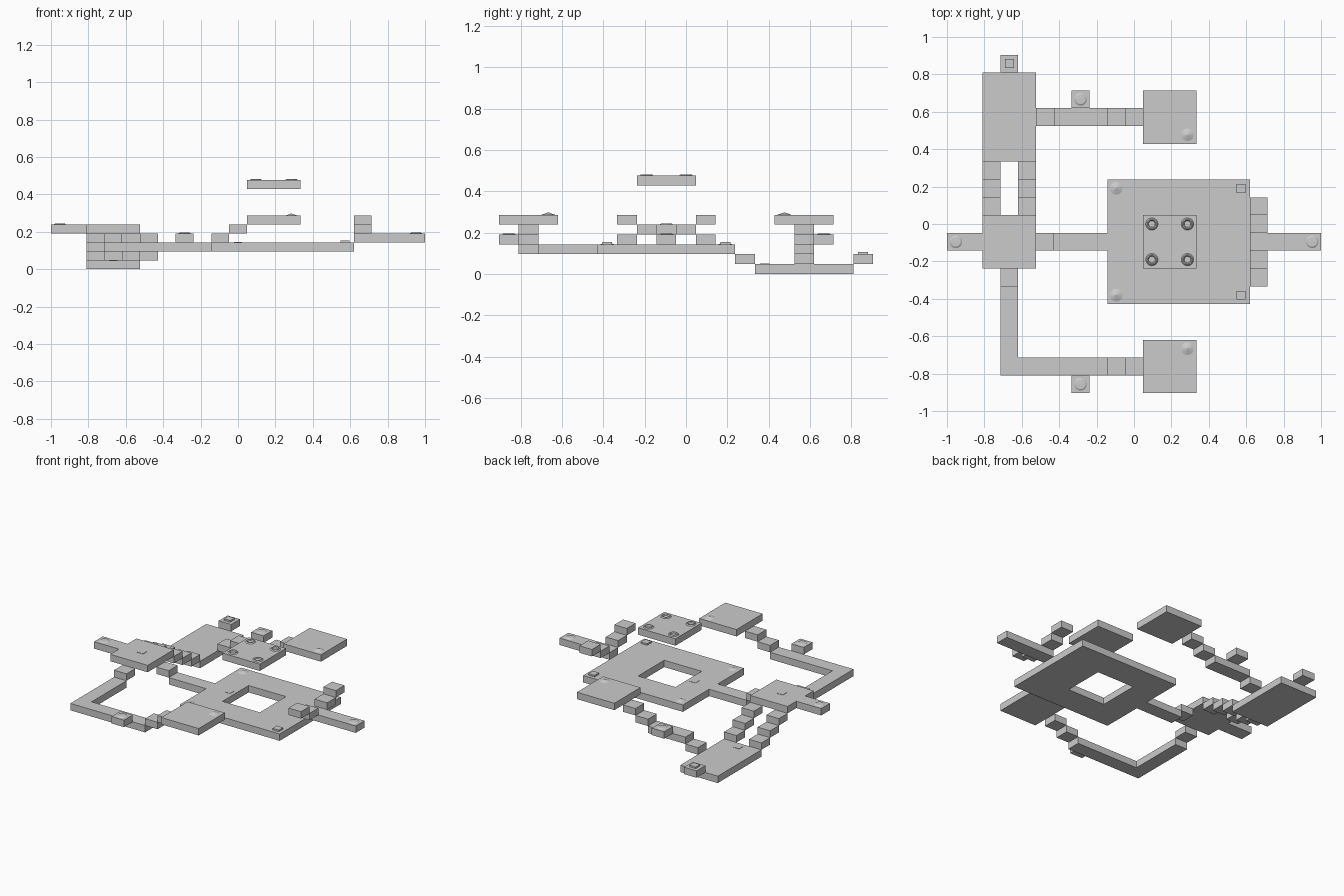
import bpy, bmesh, math

if "Cube" in bpy.data.objects:
    bpy.data.objects.remove(bpy.data.objects["Cube"])

U = 2 / 21      # tile size
H = U / 2       # slab thickness


def gx(i): return -1 + i * U
def gy(j): return -9.5 * U + j * U


def make(name, bm):
    bmesh.ops.recalc_face_normals(bm, faces=bm.faces)
    me = bpy.data.meshes.new(name)
    bm.to_mesh(me)
    bm.free()
    ob = bpy.data.objects.new(name, me)
    bpy.context.collection.objects.link(ob)
    return ob


def prism(name, pts, k):
    """Extrude a tile-grid outline into a slab at level k."""
    bm = bmesh.new()
    f = bm.faces.new([bm.verts.new((gx(i), gy(j), k * H)) for i, j in pts])
    r = bmesh.ops.extrude_face_region(bm, geom=[f])
    bmesh.ops.translate(bm, vec=(0, 0, H),
                        verts=[v for v in r["geom"] if isinstance(v, bmesh.types.BMVert)])
    return make(name, bm)


def slab(name, i0, i1, j0, j1, k):
    return prism(name, [(i0, j0), (i1, j0), (i1, j1), (i0, j1)], k)


def lathe(name, i, j, k, profile, closed=False, n=24):
    """Revolve (radius, height) points on the top of the tile at (i, j)."""
    bm = bmesh.new()
    c = (gx(i + .5), gy(j + .5), k * H)
    rings = []
    for r, z in profile:
        if r == 0:
            rings.append([bm.verts.new((c[0], c[1], c[2] + z))] * n)
        else:
            rings.append([bm.verts.new((c[0] + r * math.cos(a * math.tau / n),
                                        c[1] + r * math.sin(a * math.tau / n), c[2] + z))
                          for a in range(n)])
    pairs = list(zip(rings, rings[1:])) + ([(rings[-1], rings[0])] if closed else [])
    for p, q in pairs:
        for a in range(n):
            b = (a + 1) % n
            bm.faces.new(list(dict.fromkeys((p[a], p[b], q[b], q[a]))))
    return make(name, bm)


def block(name, i, j, k, s, h):
    """Small square marker centred on a tile."""
    d = s / U / 2
    ob = slab(name, i + .5 - d, i + .5 + d, j + .5 - d, j + .5 + d, k)
    for v in ob.data.vertices:
        v.co.z = k * H + (h if v.co.z > (k + .5) * H else 0)


# central platform with square opening
bm = bmesh.new()
loops = [[bm.verts.new((gx(i), gy(j), k * H)) for i, j in c]
         for c, k in (([(9, 5), (17, 5), (17, 12), (9, 12)], 2),
                      ([(9, 5), (17, 5), (17, 12), (9, 12)], 3),
                      ([(11, 7), (14, 7), (14, 10), (11, 10)], 3),
                      ([(11, 7), (14, 7), (14, 10), (11, 10)], 2))]
for n in range(4):
    p, q = loops[n], loops[(n + 1) % 4]
    for a in range(4):
        b = (a + 1) % 4
        bm.faces.new((p[a], p[b], q[b], q[a]))
make("central_platform", bm)

# floating platform and outer rooms
slab("floating_platform", 11, 14, 7, 10, 9)
slab("back_pad", 11, 14, 14, 17, 5)
slab("front_pad", 11, 14, 0, 3, 5)
slab("upper_room", 2, 5, 7, 10, 4)
slab("lower_room", 2, 5, 13, 18, 0)

# twin stairs between the rooms
for i in (2, 4):
    for s in range(3):
        slab("room_stair", i, i + 1, 10 + s, 11 + s, 3 - s)

# walkways
slab("left_walkway", 0, 2, 8, 9, 4)
slab("right_walkway", 17, 21, 8, 9, 3)
slab("centre_walkway", 6, 9, 8, 9, 2)
slab("centre_step", 5, 6, 8, 9, 3)
slab("back_walkway", 6, 9, 15, 16, 2)
slab("back_step", 5, 6, 15, 16, 1)
slab("front_step", 3, 4, 6, 7, 3)
prism("front_walkway", [(3, 1), (9, 1), (9, 2), (4, 2), (4, 6), (3, 6)], 2)

# steps rising to the two pads
for j in (1, 15):
    for s in (0, 1):
        slab("pad_step", 9 + s, 10 + s, j, j + 1, 3 + s)

# steps fanning out from the right walkway
for s in (1, 2):
    for j in (8 - s, 8 + s):
        slab("side_step", 17, 18, j, j + 1, 3 + s)

# single-tile ledges
slab("back_ledge", 7, 8, 16, 17, 3)
slab("front_ledge", 7, 8, 0, 1, 3)
slab("lower_ledge", 3, 4, 18, 19, 1)

# shallow discs
disc = [(.034, 0), (.026, .005), (0, .006)]
for i, j, k in ((0, 8, 5), (20, 8, 4), (7, 16, 4), (7, 0, 4)):
    lathe("disc_marker", i, j, k, disc)

# low cones
for i, j, k in ((13, 14, 6), (13, 2, 6), (9, 11, 3), (9, 5, 3)):
    lathe("cone_marker", i, j, k, [(.034, 0), (0, .012)])

# rings on the floating platform
for i in (11, 13):
    for j in (7, 9):
        lathe("ring_marker", i, j, 10,
              [(.033, 0), (.027, .006), (.022, .006), (.017, 0)], closed=True)

# square bosses and thin floor plates
for i, j, k in ((16, 11, 3), (16, 5, 3), (3, 18, 2)):
    block("square_boss", i, j, k, .048, .011)
for i, j, k in ((3, 8, 5), (3, 13, 1), (10, 8, 3)):
    block("floor_plate", i, j, k, .045, .002)
